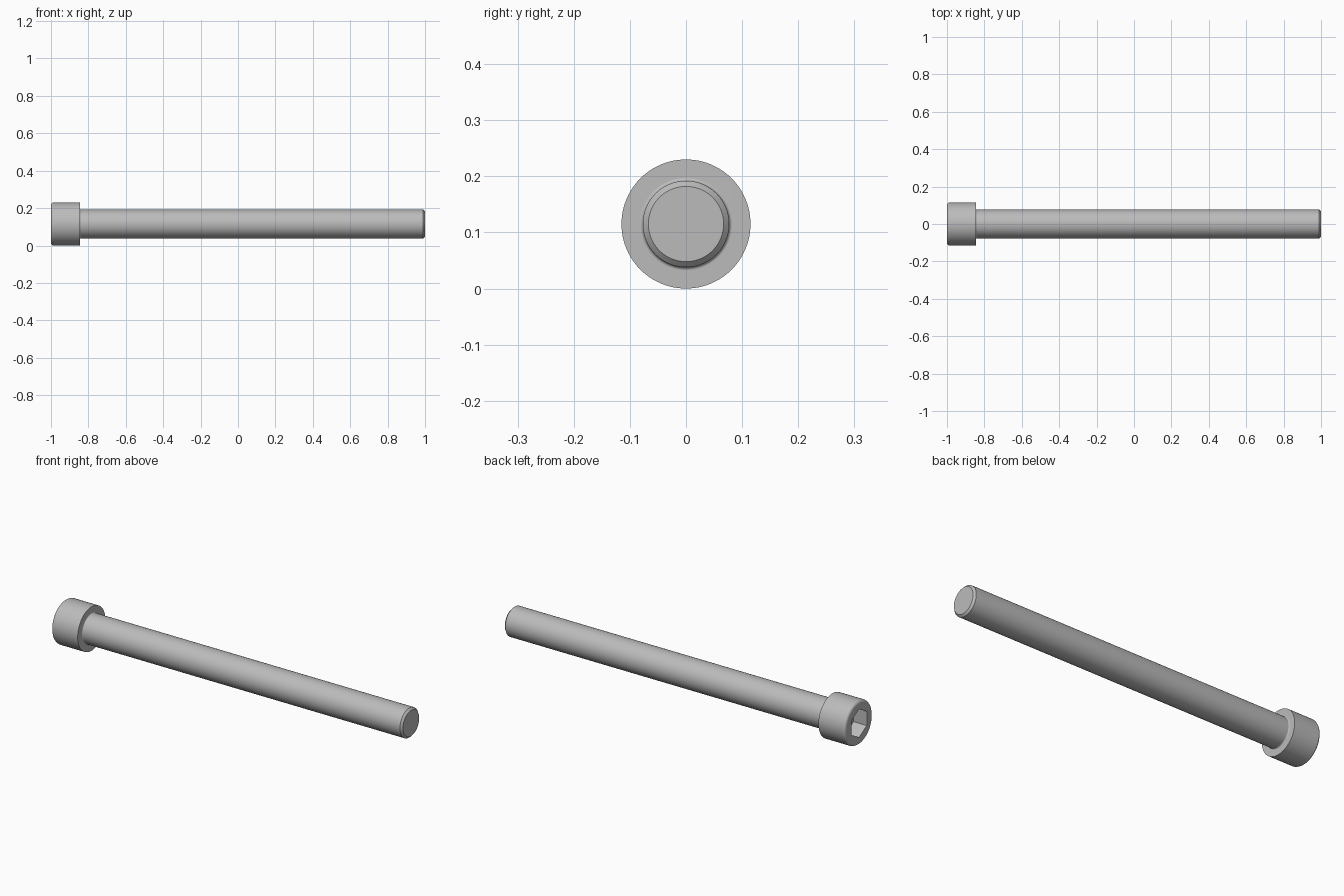
import bpy
import bmesh
from math import sin, cos, pi, radians
from mathutils import Matrix, Vector

old = bpy.data.objects.get("Cube")
if old:
    bpy.data.objects.remove(old, do_unlink=True)

HEAD_R, SHAFT_R = 0.115, 0.077
HEAD_END = -0.846
ROUND, FILLET, CHAMFER = 0.015, 0.006, 0.01
SOCKET_R, SOCKET_DEPTH = 0.074, 0.077
AXIS_Z = HEAD_R

steel = bpy.data.materials.new("steel_grey")
steel.use_nodes = True
steel.diffuse_color = (0.5, 0.5, 0.5, 1)
steel.node_tree.nodes["Principled BSDF"].inputs["Base Color"].default_value = (0.5, 0.5, 0.5, 1)


def arc(cx, cr, radius, start, end, steps=6):
    """Arc points (x, radius) between two angles in degrees."""
    angles = [radians(start + (end - start) * i / steps) for i in range(steps + 1)]
    return [(cx + radius * cos(a), cr + radius * sin(a)) for a in angles]


def link(name, bm):
    mesh = bpy.data.meshes.new(name)
    bmesh.ops.recalc_face_normals(bm, faces=bm.faces)
    bm.to_mesh(mesh)
    bm.free()
    obj = bpy.data.objects.new(name, mesh)
    bpy.context.collection.objects.link(obj)
    mesh.materials.append(steel)
    return obj


# Head and shaft: one profile turned around the long axis
profile = arc(-1 + ROUND, HEAD_R - ROUND, ROUND, 180, 90)
profile += [(HEAD_END, HEAD_R)]
profile += arc(HEAD_END + FILLET, SHAFT_R + FILLET, FILLET, 180, 270)
profile += [(1 - CHAMFER, SHAFT_R), (1, SHAFT_R - CHAMFER)]

bm = bmesh.new()
verts = [bm.verts.new((x, 0, AXIS_Z + r)) for x, r in profile]
edges = [bm.edges.new(pair) for pair in zip(verts, verts[1:])]
bmesh.ops.spin(bm, geom=verts + edges, cent=(0, 0, AXIS_Z), axis=(1, 0, 0),
               angle=2 * pi, steps=96)
bmesh.ops.remove_doubles(bm, verts=bm.verts, dist=0.0001)
bmesh.ops.holes_fill(bm, edges=[e for e in bm.edges if e.is_boundary], sides=0)
screw = link("screw_body", bm)

# Hexagonal socket, cut into the head end with corners up and down
bm = bmesh.new()
place = Matrix.Translation(Vector((-1, 0, AXIS_Z))) @ Matrix.Rotation(pi / 2, 4, "Y")
bmesh.ops.create_cone(bm, cap_ends=True, segments=6, radius1=SOCKET_R, radius2=SOCKET_R,
                      depth=2 * SOCKET_DEPTH, matrix=place)
top = max(v.co.z for v in bm.verts)
if top < AXIS_Z + SOCKET_R * 0.95:
    bmesh.ops.rotate(bm, verts=bm.verts, cent=(0, 0, AXIS_Z),
                     matrix=Matrix.Rotation(pi / 6, 3, "X"))
cutter = link("socket_cutter", bm)
cutter.hide_render = True

cut = screw.modifiers.new("hex_socket", "BOOLEAN")
cut.operation = "DIFFERENCE"
cut.solver = "EXACT"
cut.object = cutter

bpy.ops.object.select_all(action="DESELECT")
screw.select_set(True)
bpy.context.view_layer.objects.active = screw
bpy.ops.object.modifier_apply(modifier=cut.name)
bpy.data.objects.remove(cutter, do_unlink=True)

# Smooth turned surfaces with crisp edges
bpy.ops.object.shade_smooth_by_angle(angle=radians(30))
weighted = screw.modifiers.new("weighted_normals", "WEIGHTED_NORMAL")
weighted.keep_sharp = True
